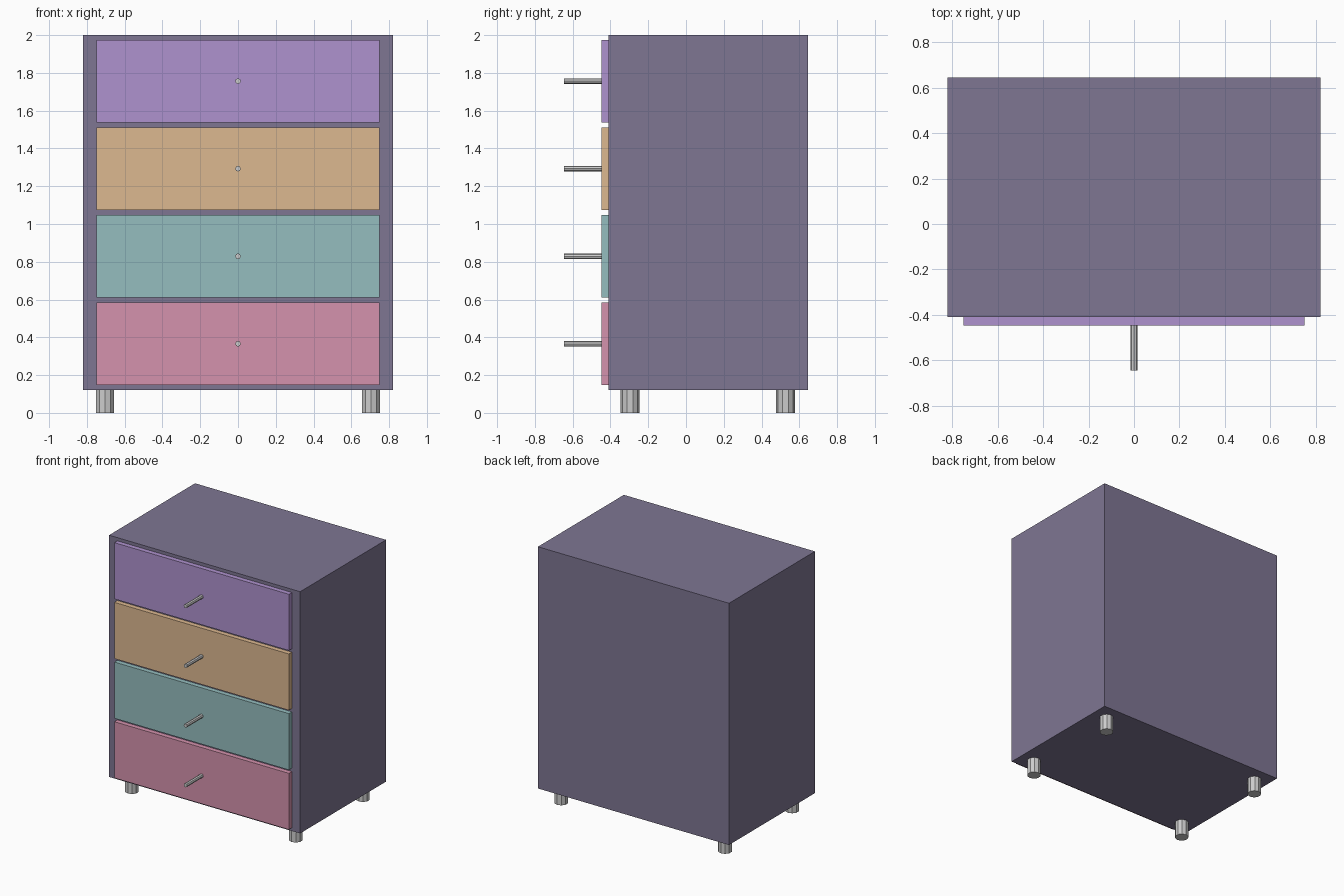
import bpy
from math import pi

if "Cube" in bpy.data.objects:
    bpy.data.objects.remove(bpy.data.objects["Cube"])


def material(name, rgb):
    m = bpy.data.materials.new(name)
    m.diffuse_color = (*rgb, 1)
    m.use_nodes = True
    m.node_tree.nodes["Principled BSDF"].inputs["Base Color"].default_value = m.diffuse_color
    return m


def box(name, x, y, z, mat):
    """Box from (min, max) ranges along each axis."""
    bpy.ops.mesh.primitive_cube_add(size=1, location=[(a + b) / 2 for a, b in (x, y, z)])
    ob = bpy.context.object
    ob.name = name
    ob.scale = [b - a for a, b in (x, y, z)]
    bpy.ops.object.transform_apply(location=False, rotation=False, scale=True)
    ob.data.materials.append(mat)
    return ob


def rod(name, sides, radius, length, location, rotation=(0, 0, 0)):
    bpy.ops.mesh.primitive_cylinder_add(vertices=sides, radius=radius, depth=length,
                                        location=location, rotation=rotation)
    bpy.context.object.name = name


BOTTOM, FRONT, BACK = 0.122, -0.41, 0.645
PANEL_FRONT = -0.447

# Cabinet body
box("cabinet_body", (-0.821, 0.821), (FRONT, BACK), (BOTTOM, 2.0),
    material("body_purple_grey", (0.21, 0.18, 0.29)))

# Drawer fronts with straight pegs as handles, bottom to top
colours = [("pink", (0.66, 0.29, 0.42)), ("teal", (0.30, 0.51, 0.52)),
           ("tan", (0.72, 0.48, 0.28)), ("lilac", (0.43, 0.29, 0.62))]
for i, (colour, rgb) in enumerate(colours):
    z = 0.3656 + i * 0.4636
    box(f"drawer_front_{i + 1}", (-0.75, 0.75), (PANEL_FRONT, FRONT),
        (z - 0.2185, z + 0.2185), material(f"drawer_{colour}", rgb))
    rod(f"drawer_handle_{i + 1}", 8, 0.015, PANEL_FRONT + 0.645,
        (0, (PANEL_FRONT - 0.645) / 2, z), (pi / 2, 0, 0))

# Four short ten-sided feet
for side, x in (("left", -0.704), ("right", 0.704)):
    for end, y in (("front", -0.297), ("back", 0.527)):
        rod(f"{end}_{side}_foot", 10, 0.05, BOTTOM, (x, y, BOTTOM / 2))
